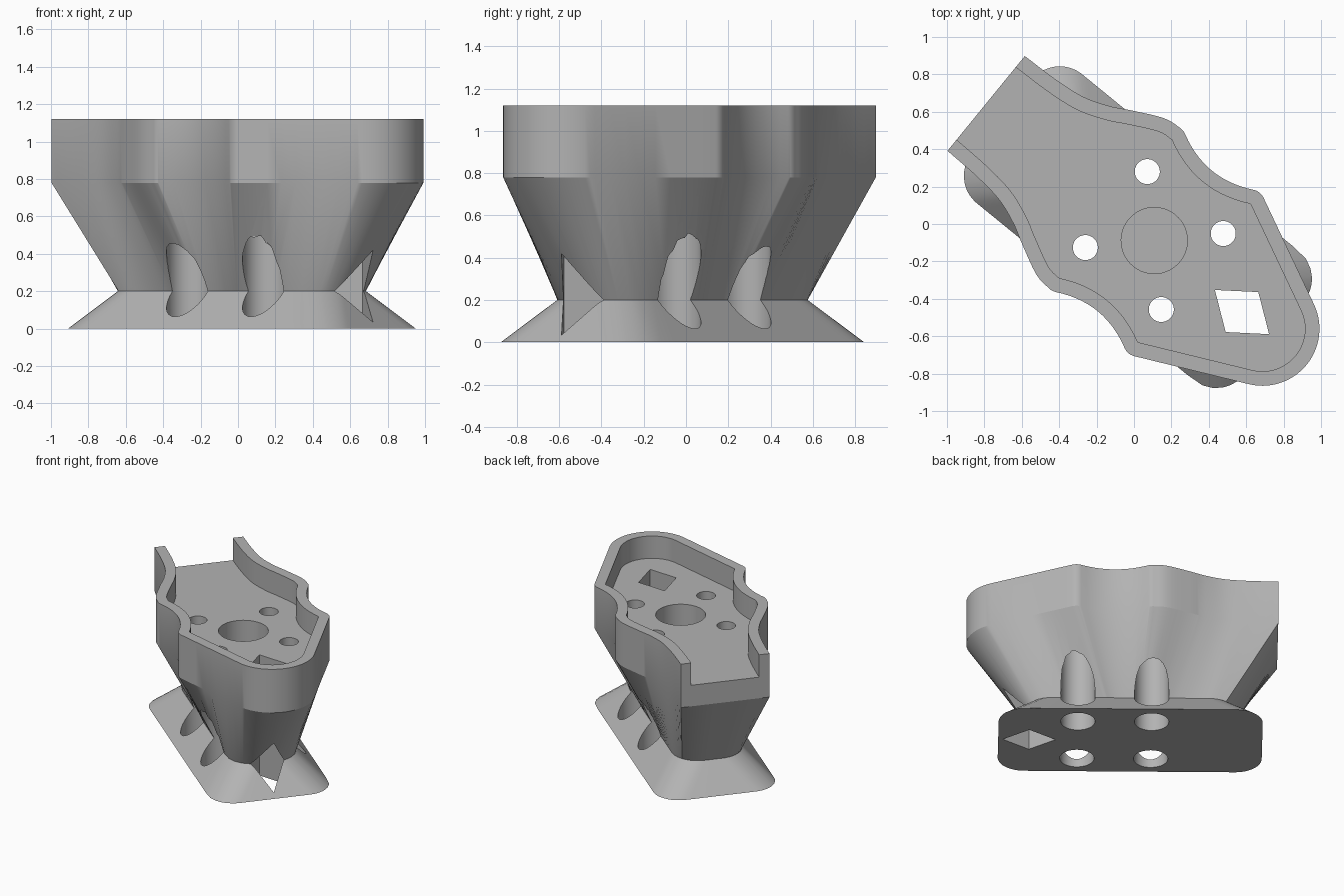
import bpy, bmesh, math
from mathutils import Vector, Matrix

cube = bpy.data.objects.get("Cube")
if cube:
    bpy.data.objects.remove(cube)

TURN = Matrix.Rotation(math.atan2(-0.632, 0.775), 4, 'Z')   # part is modelled along its own axis, then turned
WALL, FLOOR_Z, SHOULDER_Z, WAIST_Z, TOP_Z = 0.077, 0.945, 0.78, 0.2, 1.12
END_U, MID_U, HOLE_U, HOLE_D = -1.02, 0.027, 0.14, 0.262

grey = bpy.data.materials.new("matte grey")
grey.use_nodes = True
grey.diffuse_color = (0.45, 0.45, 0.45, 1)
grey.node_tree.nodes["Principled BSDF"].inputs["Base Color"].default_value = (0.45, 0.45, 0.45, 1)


def loft(name, rings):
    """Closed solid through rings of 3D points with equal counts."""
    bm = bmesh.new()
    loops = [[bm.verts.new(p) for p in ring] for ring in rings]
    n = len(loops[0])
    for lo, hi in zip(loops, loops[1:]):
        for i in range(n):
            j = (i + 1) % n
            bm.faces.new((lo[i], lo[j], hi[j], hi[i]))
    bm.faces.new(loops[0][::-1])
    bm.faces.new(loops[-1])
    bmesh.ops.remove_doubles(bm, verts=bm.verts, dist=0.0005)
    bmesh.ops.recalc_face_normals(bm, faces=bm.faces)
    bm.transform(TURN)
    mesh = bpy.data.meshes.new(name)
    bm.to_mesh(mesh)
    bm.free()
    mesh.materials.append(grey)
    obj = bpy.data.objects.new(name, mesh)
    bpy.context.collection.objects.link(obj)
    return obj


def at(ring, z):
    return [(p[0], p[1], z) for p in ring]


def prism(name, ring, z0, z1):
    return loft(name, [at(ring, z0), at(ring, z1)])


def ellipse(u, v, ru, rv, n):
    return [(u + ru * math.cos(i * math.tau / n), v + rv * math.sin(i * math.tau / n)) for i in range(n)]


def spline(pts, steps):
    """Smooth curve through the points."""
    p = [Vector(q) for q in pts]
    p = [2 * p[0] - p[1]] + p + [2 * p[-1] - p[-2]]
    out = []
    for a, b, c, d in zip(p, p[1:], p[2:], p[3:]):
        for k in range(steps):
            t = k / steps
            out.append(0.5 * (2 * b + (c - a) * t + (2 * a - 5 * b + 4 * c - d) * t * t
                              + (3 * b - a - 3 * c + d) * t ** 3))
    return out + [p[-2]]


def mirrored(half):
    return half + [Vector((p.x, -p.y)) for p in reversed(half[:-1])]


# Half of the tray's inner edge: neck, side scallop, tapered nose
neck = spline([(END_U, 0.25), (-0.8, 0.258), (-0.62, 0.281), (-0.47, 0.335),
               (-0.36, 0.393), (-0.21, 0.466), (-0.128, 0.477)], 5)
scallop = [Vector((-0.128 + 0.543 * t, 0.477 - 0.07 * (1 - (2 * t - 1) ** 2)))
           for t in [i / 14 for i in range(15)]]
NOSE_U, NOSE_R, LEAN = 0.886, 0.228, math.radians(64.3)
tangent = Vector((NOSE_U + NOSE_R * math.cos(LEAN), NOSE_R * math.sin(LEAN)))
nose = [scallop[-1].lerp(tangent, i / 8) for i in range(8)]
nose += [Vector((NOSE_U + NOSE_R * math.cos(LEAN * (1 - i / 14)), NOSE_R * math.sin(LEAN * (1 - i / 14))))
         for i in range(15)]

# Outer edge: the inner edge pushed out by the wall, with rounded corners
outer_half, last = [], None
for part in (neck, scallop, nose):
    for i, p in enumerate(part):
        d = part[min(i + 1, len(part) - 1)] - part[max(i - 1, 0)]
        nrm = Vector((-d.y, d.x)).normalized()
        if i == 0 and last is not None:
            outer_half += [p + WALL * last.lerp(nrm, k / 6).normalized() for k in range(1, 6)]
        outer_half.append(p + WALL * nrm)
    last = nrm
outer_half[0].x = END_U
outer_half[-1].y = 0
outer = mirrored(outer_half)
edge_v = outer[0].y
outer += [Vector((END_U, -edge_v + 2 * edge_v * i / 16)) for i in range(1, 16)]
inner = mirrored(neck + scallop[1:] + nose[1:])
inner = [Vector((END_U - 0.2, 0.25))] + inner + [Vector((END_U - 0.2, -0.25))]

# Waist and foot are rounded rectangles: a core rectangle grown by a radius
WAIST, FOOT, RADIUS = (0.5575, 0.065), (0.7475, 0.255), 0.19


def core_point(p):
    return Vector([max(-c, min(c, x)) for x, c in zip(p, WAIST)])


waist, foot = [], []
for p in outer:
    ray = p - Vector((MID_U, 0))
    lo, hi = 0.0, 3.0
    for _ in range(40):
        t = (lo + hi) / 2
        if (ray * t - core_point(ray * t)).length > RADIUS:
            hi = t
        else:
            lo = t
    q = ray * hi
    core = core_point(q)
    push = (q - core).normalized() * RADIUS
    waist.append(q + Vector((MID_U, 0)))
    foot.append(Vector((MID_U + core.x * FOOT[0] / WAIST[0], core.y * FOOT[1] / WAIST[1])) + push)

# Main solid: flared foot, waist, spreading body, upright rim
body = loft("stand_body", [at(foot, 0), at(waist, WAIST_Z), at(outer, SHOULDER_Z), at(outer, TOP_Z)])

# Cutters: tray, centre bore, diamond slot, screw holes with wide clearance below
cutters = [prism("tray_cutter", inner, FLOOR_Z, 1.4),
           prism("centre_bore_cutter", ellipse(HOLE_U, 0, 0.177, 0.177, 48), 0.5, 1.3),
           prism("diamond_slot_cutter", ellipse(0.745, 0, 0.187, 0.138, 4), -0.2, 1.3)]
for su in (-1, 1):
    for sv in (-1, 1):
        u, v = HOLE_U + su * HOLE_D, sv * HOLE_D
        cutters.append(prism("screw_hole_cutter", ellipse(u, v, 0.067, 0.067, 32), 0.4, 1.3))
        cutters.append(prism("screw_clearance_cutter", ellipse(u, v, 0.122, 0.122, 40), -0.2, 0.65))

bpy.ops.object.select_all(action='DESELECT')
body.select_set(True)
bpy.context.view_layer.objects.active = body
for cutter in cutters:
    cutter.hide_render = True
    mod = body.modifiers.new("cut", 'BOOLEAN')
    mod.operation, mod.solver, mod.object = 'DIFFERENCE', 'EXACT', cutter
    bpy.ops.object.modifier_apply(modifier=mod.name)
    bpy.data.objects.remove(cutter)

bpy.ops.object.shade_smooth_by_angle(angle=math.radians(24))
